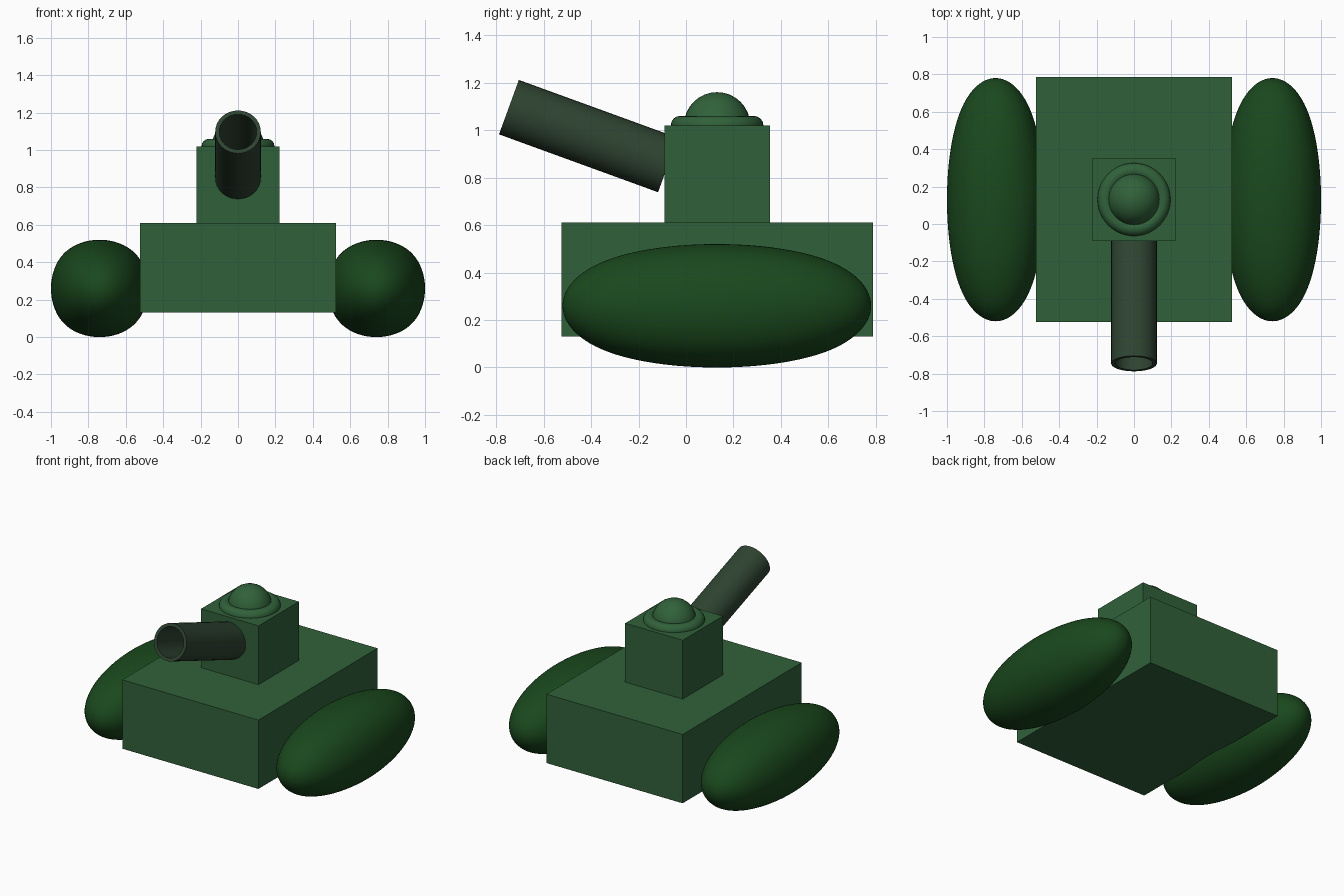
import bpy, bmesh
from math import radians, cos, sin, pi

if "Cube" in bpy.data.objects:
    bpy.data.objects.remove(bpy.data.objects["Cube"])


def material(name, rgb):
    m = bpy.data.materials.new(name)
    m.diffuse_color = (*rgb, 1)
    m.use_nodes = True
    m.node_tree.nodes["Principled BSDF"].inputs["Base Color"].default_value = m.diffuse_color
    return m


HULL = material("hull_green", (0.03, 0.12, 0.042))
TRACK = material("track_green", (0.010, 0.065, 0.012))
GUN = material("gun_green", (0.028, 0.058, 0.031))


def finish(name, mat, smooth=False):
    ob = bpy.context.object
    ob.name = name
    ob.data.materials.append(mat)
    if smooth:
        bpy.ops.object.shade_smooth_by_angle(angle=radians(40))
    return ob


def box(name, lo, hi, mat):
    centre = [(a + b) / 2 for a, b in zip(lo, hi)]
    bpy.ops.mesh.primitive_cube_add(size=1, location=centre)
    bpy.context.object.scale = [b - a for a, b in zip(lo, hi)]
    return finish(name, mat)


# Hull and turret blocks
box("hull", (-0.525, -0.525, 0.13), (0.525, 0.787, 0.61), HULL)
box("turret", (-0.222, -0.09, 0.60), (0.222, 0.353, 1.02), HULL)

# Tracks: stretched cubes rounded by subdivision (a face shrinks to 0.839)
for side, x in (("left", -0.74), ("right", 0.74)):
    bpy.ops.mesh.primitive_cube_add(size=2, location=(x, 0.13, 0.26))
    ob = bpy.context.object
    ob.scale = (0.26 / 0.8395, 0.65 / 0.8395, 0.26 / 0.8395)
    sub = ob.modifiers.new("round", 'SUBSURF')
    sub.levels = sub.render_levels = 5
    finish(side + "_track", TRACK)
    ob.data.shade_smooth()

# Hatch ring and dome
bpy.ops.mesh.primitive_torus_add(location=(0, 0.131, 1.02), major_radius=0.155,
                                 minor_radius=0.04, major_segments=48,
                                 minor_segments=16)
finish("hatch_ring", HULL, True)
bpy.ops.mesh.primitive_uv_sphere_add(segments=32, ring_count=16, radius=0.14,
                                     location=(0, 0.131, 1.02))
finish("hatch_dome", HULL, True)

# Gun barrel: a hollow tube tilted up by 20 degrees
N, LENGTH = 32, 0.713
bm = bmesh.new()
rings = []
for r, z in ((0.122, 0), (0.122, LENGTH), (0.1, LENGTH), (0.1, 0)):
    rings.append([bm.verts.new((r * cos(2 * pi * i / N), r * sin(2 * pi * i / N), z))
                  for i in range(N)])
for k in range(4):
    a, b = rings[k], rings[(k + 1) % 4]
    for i in range(N):
        j = (i + 1) % N
        bm.faces.new((a[i], a[j], b[j], b[i]))
mesh = bpy.data.meshes.new("barrel")
bm.to_mesh(mesh)
bm.free()
barrel = bpy.data.objects.new("barrel", mesh)
bpy.context.collection.objects.link(barrel)
barrel.location = (0, -0.076, 0.853)
barrel.rotation_euler = (radians(70), 0, 0)
bpy.ops.object.select_all(action='DESELECT')
bpy.context.view_layer.objects.active = barrel
barrel.select_set(True)
finish("barrel", GUN, True)
